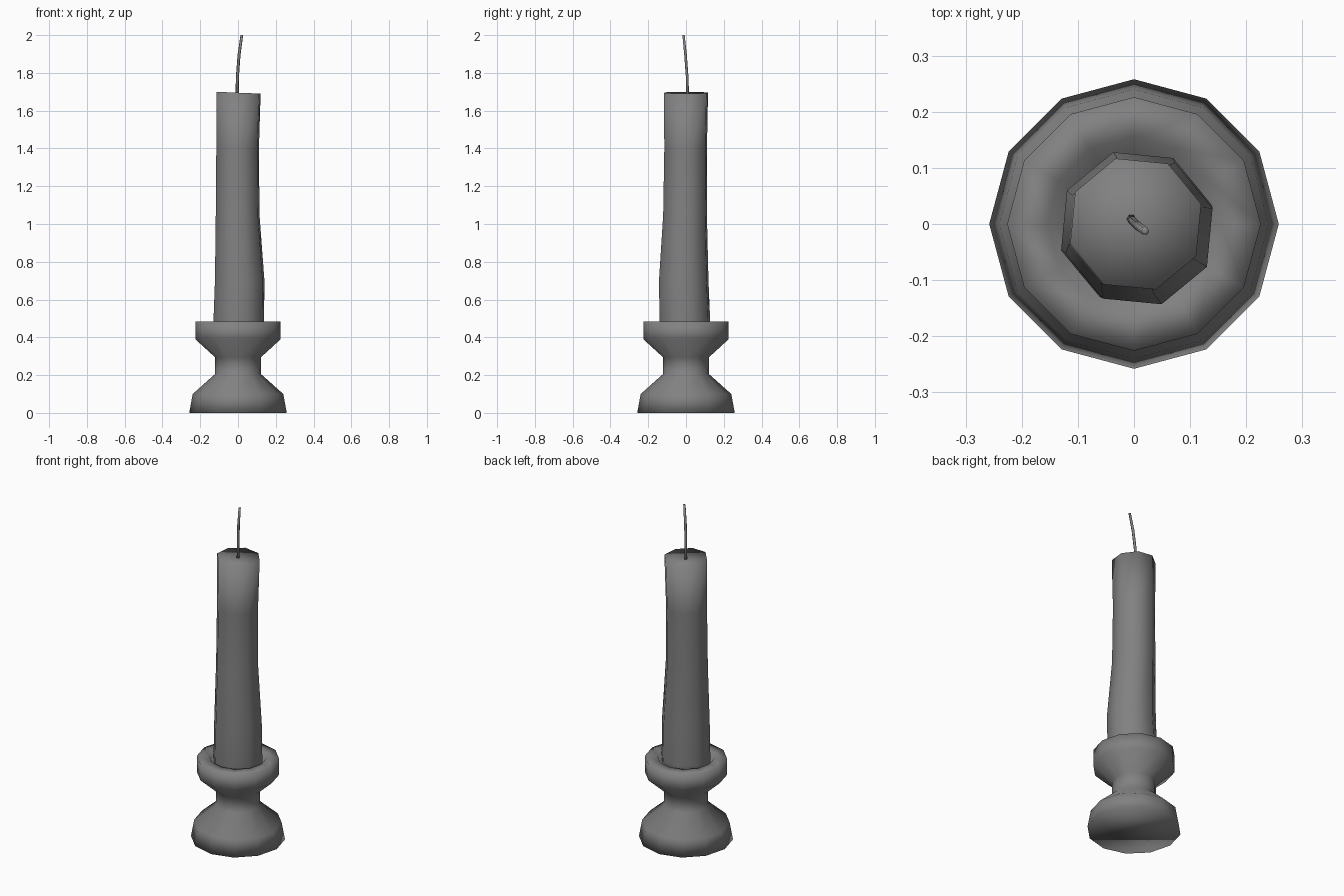
import bpy
import bmesh
from math import sin, cos, radians, tau

cube = bpy.data.objects.get("Cube")
if cube:
    bpy.data.objects.remove(cube, do_unlink=True)

# One grey for the whole model
grey = bpy.data.materials.new("Grey")
grey.use_nodes = True
colour = (0.22, 0.22, 0.22, 1)
grey.diffuse_color = colour
grey.node_tree.nodes["Principled BSDF"].inputs["Base Color"].default_value = colour


def loft(name, rings, sides, phase=0, wobble=0, dip=0):
    """Skin rings of (x, y, z, radius); wobble roughens the top edge, dip sinks its middle."""
    bm = bmesh.new()
    loops = []
    for i, (cx, cy, z, r) in enumerate(rings):
        lift = wobble if i == len(rings) - 1 else 0
        loop = []
        for k in range(sides):
            a = radians(phase) + tau * k / sides
            loop.append(bm.verts.new((cx + r * cos(a), cy + r * sin(a), z - lift * (1 + cos(a)))))
        loops.append(loop)
    for low, high in zip(loops, loops[1:]):
        for k in range(sides):
            n = (k + 1) % sides
            bm.faces.new((low[k], low[n], high[n], high[k]))
    bm.faces.new(loops[0][::-1])
    x, y, z, r = rings[-1]
    centre = bm.verts.new((x, y, z - dip))
    for k in range(sides):
        bm.faces.new((loops[-1][k], loops[-1][(k + 1) % sides], centre))
    bmesh.ops.recalc_face_normals(bm, faces=bm.faces)
    for face in bm.faces:
        face.smooth = True
    mesh = bpy.data.meshes.new(name)
    bm.to_mesh(mesh)
    bm.free()
    mesh.materials.append(grey)
    obj = bpy.data.objects.new(name, mesh)
    bpy.context.collection.objects.link(obj)
    return obj


# Turned holder: flared foot, narrow waist, cup with a tapered socket
profile = [(0.258, 0), (0.24, 0.1), (0.122, 0.205), (0.122, 0.295),
           (0.226, 0.39), (0.226, 0.485), (0.155, 0.485), (0.12, 0.41)]
loft("candle_holder", [(0, 0, z, r) for r, z in profile], 12)

# Slightly crooked candle, thicker towards the bottom
loft("candle", [(0.004, -0.006, 0.415, 0.138), (0.004, -0.006, 0.49, 0.14),
                (0.009, -0.012, 0.7, 0.137), (-0.002, -0.005, 1.05, 0.121),
                (-0.002, -0.002, 1.4, 0.118), (0.003, 0, 1.7, 0.122)],
     8, phase=17, wobble=0.005, dip=0.015)

# Thin bent wick
loft("wick", [(-0.005, 0.009, 1.66, 0.009), (-0.003, 0.006, 1.78, 0.008),
              (0.005, -0.002, 1.89, 0.008), (0.02, -0.013, 2.0, 0.007)], 6)
